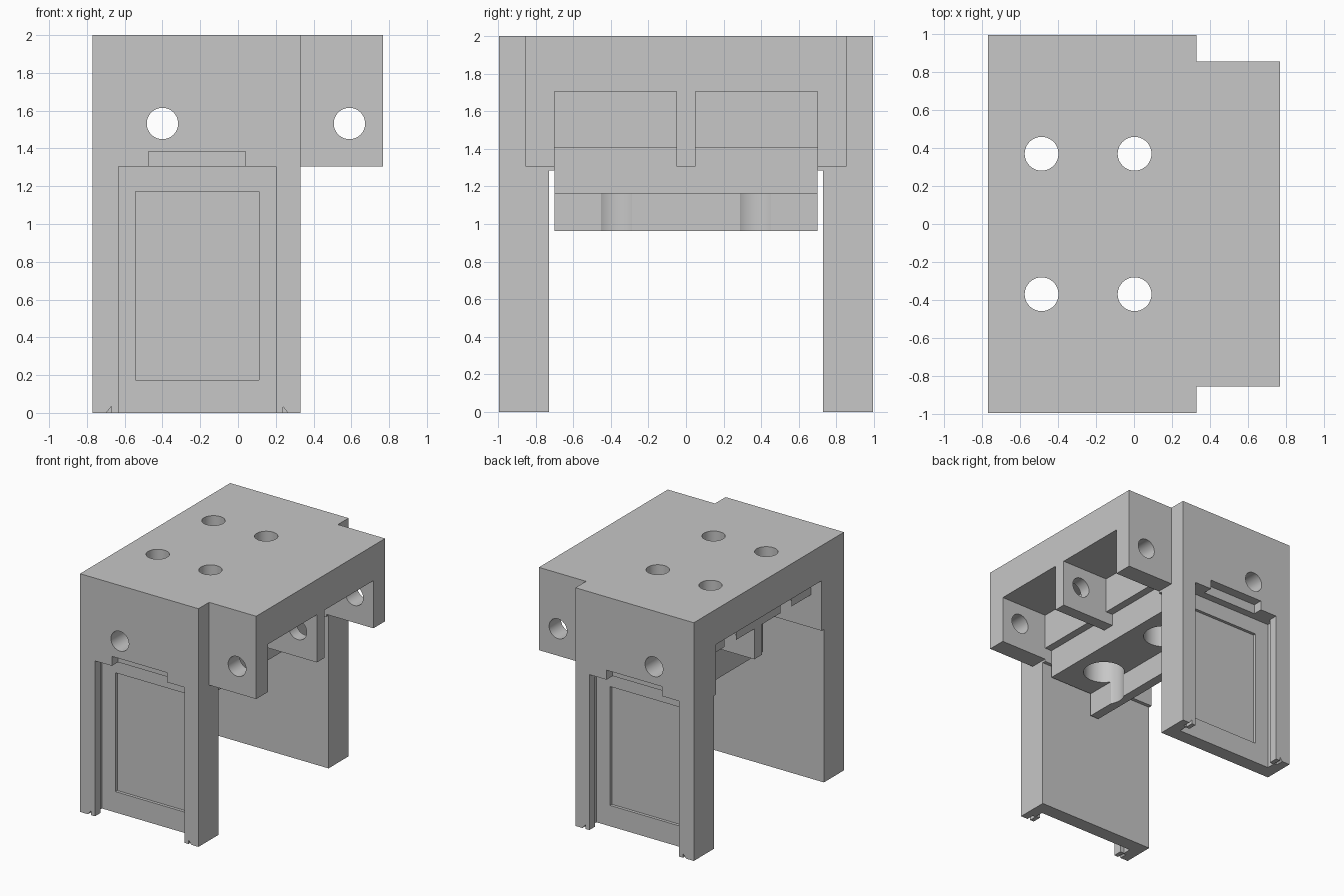
import bpy
import bmesh
import math
from mathutils import Matrix, Vector

cube = bpy.data.objects.get("Cube")
if cube:
    bpy.data.objects.remove(cube, do_unlink=True)

grey = bpy.data.materials.new("light_grey")
grey.use_nodes = True
colour = (0.57, 0.57, 0.57, 1)
grey.diffuse_color = colour
grey.node_tree.nodes["Principled BSDF"].inputs["Base Color"].default_value = colour


def finish(name, bm):
    mesh = bpy.data.meshes.new(name)
    bmesh.ops.recalc_face_normals(bm, faces=bm.faces)
    bm.to_mesh(mesh)
    bm.free()
    mesh.materials.append(grey)
    obj = bpy.data.objects.new(name, mesh)
    bpy.context.collection.objects.link(obj)
    return obj


def box(name, x, y, z):
    bm = bmesh.new()
    bmesh.ops.create_cube(bm, size=1)
    lo, hi = Vector((x[0], y[0], z[0])), Vector((x[1], y[1], z[1]))
    for v in bm.verts:
        v.co = (lo + hi) / 2 + Vector(a * b for a, b in zip(v.co, hi - lo))
    return finish(name, bm)


def cylinder(name, centre, radius, length, along_y=False):
    bm = bmesh.new()
    turn = Matrix.Rotation(math.pi / 2 if along_y else 0, 4, "X")
    bmesh.ops.create_cone(bm, cap_ends=True, segments=48, radius1=radius,
                          radius2=radius, depth=length,
                          matrix=Matrix.Translation(centre) @ turn)
    return finish(name, bm)


def prism(name, outline, y0, y1):
    bm = bmesh.new()
    face = bm.faces.new([bm.verts.new((x, y0, z)) for x, z in outline])
    extruded = bmesh.ops.extrude_face_region(bm, geom=[face])["geom"]
    moved = [e for e in extruded if isinstance(e, bmesh.types.BMVert)]
    bmesh.ops.translate(bm, verts=moved, vec=(0, y1 - y0, 0))
    return finish(name, bm)


def combine(target, tool, operation):
    mod = target.modifiers.new(operation.lower(), "BOOLEAN")
    mod.operation = operation
    mod.solver = "EXACT"
    mod.object = tool
    bpy.context.view_layer.objects.active = target
    bpy.ops.object.modifier_apply(modifier=mod.name)
    bpy.data.objects.remove(tool, do_unlink=True)


BACK, FRONT, NOSE = -0.77, 0.33, 0.768
SIDE, CEILING = 0.996, 1.705

# Top slab with the narrower nose
body = box("bracket_body", (BACK, FRONT), (-SIDE, SIDE), (CEILING, 2))
solids = [box("nose_slab", (0.2, NOSE), (-0.855, 0.855), (CEILING, 2))]

# Side legs, inner thickening pads and outer nose lugs
for s in (-1, 1):
    def span(a, b):
        return tuple(sorted((s * a, s * b)))
    solids.append(box("leg", (BACK, FRONT), span(0.73, SIDE), (0, 1.8)))
    solids.append(box("leg_pad", (BACK, FRONT), span(0.70, 0.8), (1.285, 1.8)))
    solids.append(box("nose_lug", (0.2, NOSE), span(0.70, 0.855), (1.305, 1.8)))

# Central cross beam with its stepped underside, lowered rear ceiling, middle lug
solids += [
    box("beam_upper", (-0.22, FRONT), (-0.75, 0.75), (1.405, 1.8)),
    box("beam_lower", (-0.22, 0.265), (-0.70, 0.70), (1.162, 1.5)),
    box("beam_lip", (-0.22, -0.14), (-0.70, 0.70), (0.962, 1.3)),
    box("rear_ceiling", (-0.67, -0.1), (-0.75, 0.75), (1.56, 1.8)),
]
for part in solids:
    combine(body, part, "UNION")

# Wide bores in the lowered rear ceiling, cut before the lug is added
for y in (-0.37, 0.37):
    bore = cylinder("rear_bore", (-0.49, y, CEILING - 0.1), 0.195, 0.2)
    combine(body, bore, "DIFFERENCE")
combine(body, box("middle_lug", (-0.67, NOSE), (-0.05, 0.05), (1.305, 1.8)), "UNION")

# Cross pin holes
cutters = [cylinder("pin_hole", (x, 0, 1.532), 0.083, 3, True) for x in (-0.40, 0.59)]

# Vertical screw holes and the wide bores under the beam
for y in (-0.37, 0.37):
    for x in (-0.487, 0.003):
        cutters.append(cylinder("screw_hole", (x, y, 1.5), 0.089, 2))
    cutters.append(cylinder("screw_bore", (0, y, 1.1), 0.162, 0.6))

# Undercut slot, stepped opening, panel recess and bottom notches on each leg
opening = [(-0.632, -0.1), (0.2, -0.1), (0.2, 1.305), (0.04, 1.305),
           (0.04, 1.385), (-0.475, 1.385), (-0.475, 1.305), (-0.632, 1.305)]
slot = [(-0.67, -0.1), (0.237, -0.1), (0.237, 1.305), (-0.67, 1.305)]
panel = [(-0.543, 0.175), (0.11, 0.175), (0.11, 1.173), (-0.543, 1.173)]
notch = [(-0.705, -0.01), (-0.67, -0.01), (-0.67, 0.035)]
middle = -0.433
for s in (-1, 1):
    cutters.append(prism("opening", opening, s * 0.915, s * 1.1))
    cutters.append(prism("slot", slot, s * 0.85, s * 0.92))
    cutters.append(prism("panel", panel, s * 0.825, s * 0.9))
    for outline in (notch, [(middle - x, z) for x, z in notch]):
        cutters.append(prism("notch", outline, s * 0.93, s * 1.1))
for cutter in cutters:
    combine(body, cutter, "DIFFERENCE")

# Smooth hole walls, crisp edges
bpy.ops.object.select_all(action="DESELECT")
body.select_set(True)
bpy.context.view_layer.objects.active = body
bpy.ops.object.shade_smooth_by_angle(angle=math.radians(30))
